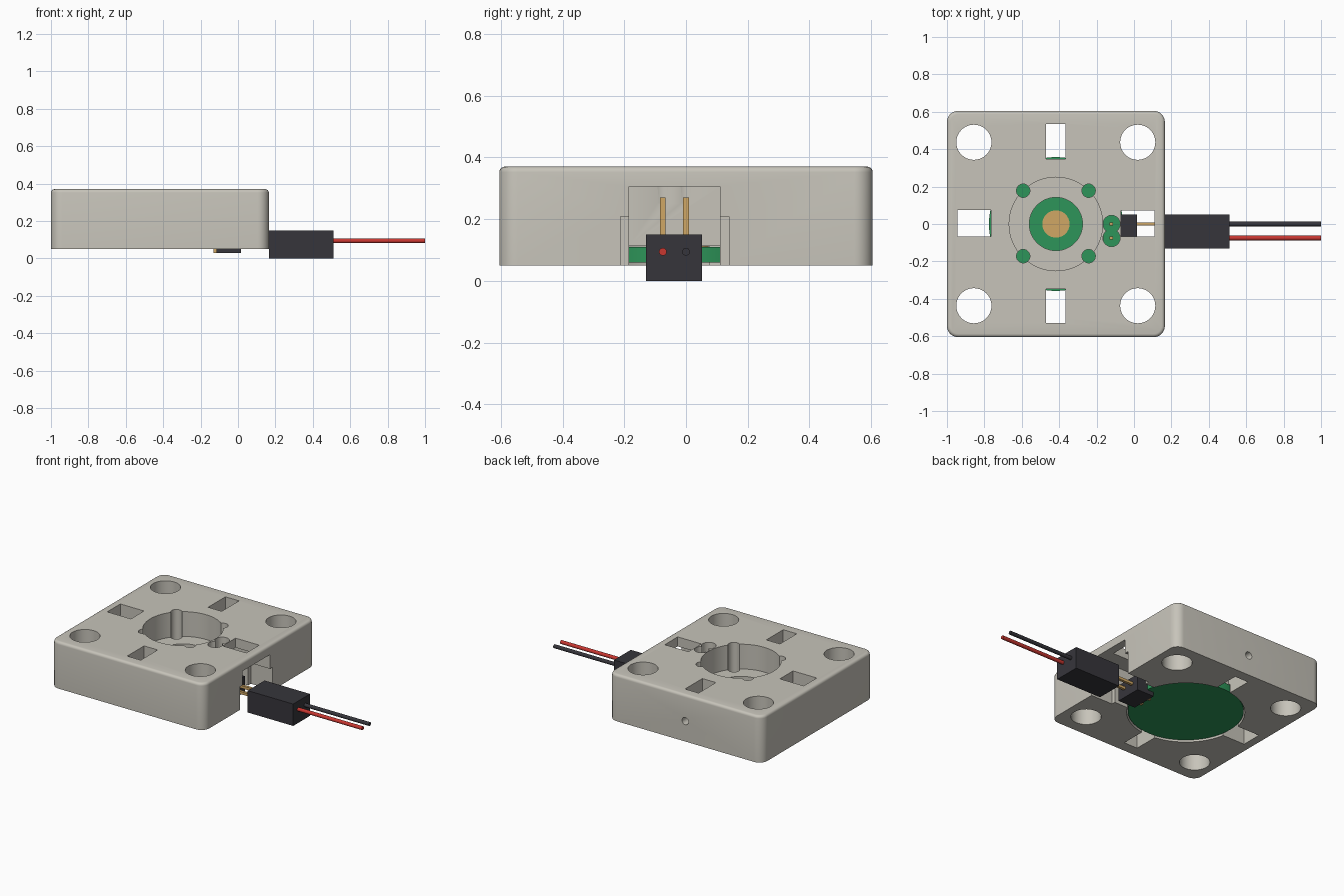
import bpy, bmesh, math
from mathutils import Matrix, Vector

if "Cube" in bpy.data.objects:
    bpy.data.objects.remove(bpy.data.objects["Cube"])


def mat(name, rgb):
    m = bpy.data.materials.new(name)
    m.diffuse_color = (*rgb, 1)
    m.use_nodes = True
    m.node_tree.nodes["Principled BSDF"].inputs["Base Color"].default_value = m.diffuse_color
    return m


GREY = mat("warm_grey", (0.57, 0.55, 0.49))
GREEN = mat("board_green", (0.027, 0.30, 0.10))
GOLD = mat("gold", (0.63, 0.39, 0.13))
BLACK = mat("black", (0.037, 0.036, 0.044))
RED = mat("red", (0.58, 0.038, 0.03))

CX = -0.4175           # housing centre in x
PINS = (0.0, -0.075)   # y of the two contacts


def finish(name, bm, material):
    me = bpy.data.meshes.new(name)
    bm.to_mesh(me)
    bm.free()
    ob = bpy.data.objects.new(name, me)
    bpy.context.collection.objects.link(ob)
    if material:
        me.materials.append(material)
    return ob


def smooth(ob):
    bpy.ops.object.select_all(action='DESELECT')
    ob.select_set(True)
    bpy.context.view_layer.objects.active = ob
    bpy.ops.object.shade_smooth_by_angle(angle=math.radians(35))


def box(name, x, y, z, material=None):
    bm = bmesh.new()
    bmesh.ops.create_cube(bm, size=1)
    for v in bm.verts:
        v.co = [a + (c + 0.5) * (b - a) for c, (a, b) in zip(v.co, (x, y, z))]
    return finish(name, bm, material)


def rod(name, start, end, r, material=None, n=32):
    a, b = Vector(start), Vector(end)
    bm = bmesh.new()
    bmesh.ops.create_cone(bm, cap_ends=True, segments=n, radius1=r, radius2=r, depth=(b - a).length)
    rot = Vector((0, 0, 1)).rotation_difference(b - a).to_matrix().to_4x4()
    bm.transform(Matrix.Translation((a + b) / 2) @ rot)
    ob = finish(name, bm, material)
    if material:
        smooth(ob)
    return ob


# Housing block with rounded corners and softened top rim
bm = bmesh.new()
bmesh.ops.create_cube(bm, size=1)
bm.transform(Matrix.Translation((CX, 0, 0.21)) @ Matrix.Diagonal((1.165, 1.21, 0.32, 1)))
upright = [e for e in bm.edges if abs(e.verts[0].co.z - e.verts[1].co.z) > 0.1]
bmesh.ops.bevel(bm, geom=upright, offset=0.06, segments=8, profile=0.5, affect='EDGES')
rim = [e for e in bm.edges if all(v.co.z > 0.369 for v in e.verts)]
bmesh.ops.bevel(bm, geom=rim, offset=0.018, segments=4, profile=0.5, affect='EDGES')
housing = finish("housing", bm, GREY)

cutters = []
# Corner mounting holes
for x in (-0.856, 0.02):
    for y in (-0.437, 0.437):
        cutters.append(rod("cut_corner", (x, y, 0), (x, y, 0.5), 0.094, n=40))
# Four through slots around the hub
cutters += [
    box("cut_slot", (-0.945, -0.765), (-0.068, 0.074), (0, 0.5)),
    box("cut_slot", (-0.07, 0.11), (-0.067, 0.073), (0, 0.5)),
    box("cut_slot", (-0.47, -0.367), (0.347, 0.535), (0, 0.5)),
    box("cut_slot", (-0.47, -0.367), (-0.53, -0.347), (0, 0.5)),
]
# Hub recess, central bore and board pocket
cutters += [
    rod("cut_recess", (CX, 0, 0.20), (CX, 0, 0.5), 0.25, n=64),
    rod("cut_bore", (CX, 0, 0.06), (CX, 0, 0.5), 0.142, n=48),
    rod("cut_pocket", (CX, 0, 0), (CX, 0, 0.112), 0.365, n=64),
]
# Sight holes at the recess edge
for sx in (-1, 1):
    for sy in (-1, 1):
        p = (CX + sx * 0.175, sy * 0.175 + 0.003)
        cutters.append(rod("cut_sight", (*p, 0.08), (*p, 0.5), 0.036, n=24))
# Connector channel, wider lower step, pin openings, small side hole
cutters += [
    box("cut_channel", (-0.162, 0.3), (-0.185, 0.11), (0, 0.305)),
    box("cut_step", (0.0, 0.32), (-0.212, 0.14), (-0.01, 0.208)),
    rod("cut_side", (-0.418, 0.5, 0.19), (-0.418, 0.7, 0.19), 0.025, n=20),
]
for y in PINS:
    cutters.append(rod("cut_pin", (-0.12, y, 0.25), (-0.12, y, 0.5), 0.046, n=24))

bpy.context.view_layer.objects.active = housing
for c in cutters:
    m = housing.modifiers.new("cut", 'BOOLEAN')
    m.operation, m.solver, m.object = 'DIFFERENCE', 'EXACT', c
    bpy.ops.object.modifier_apply(modifier=m.name)
    bpy.data.objects.remove(c)
smooth(housing)

# Circuit board with its centre contact
rod("circuit_board", (CX, 0, 0.06), (CX, 0, 0.11), 0.358, GREEN, 64)
rod("centre_contact", (CX, 0, 0.109), (CX, 0, 0.115), 0.073, GOLD, 40)

# Angled pin header
box("header_block", (-0.07, 0.015), (-0.13, 0.052), (0.03, 0.14), BLACK)
box("header_foot", (-0.115, -0.06), (-0.13, 0.052), (0.03, 0.058), BLACK)
for y in PINS:
    box("upright_pin", (-0.13, -0.112), (y - 0.009, y + 0.009), (0.03, 0.27), GOLD)
    box("level_pin", (-0.13, 0.18), (y - 0.009, y + 0.009), (0.085, 0.103), GOLD)

# Plug and its two wires
box("plug", (0.165, 0.51), (-0.13, 0.052), (0, 0.15), BLACK)
for y, m, n in zip(PINS, (BLACK, RED), ("black_wire", "red_wire")):
    rod(n, (0.5, y, 0.094), (1, y, 0.094), 0.0125, m, 20)
